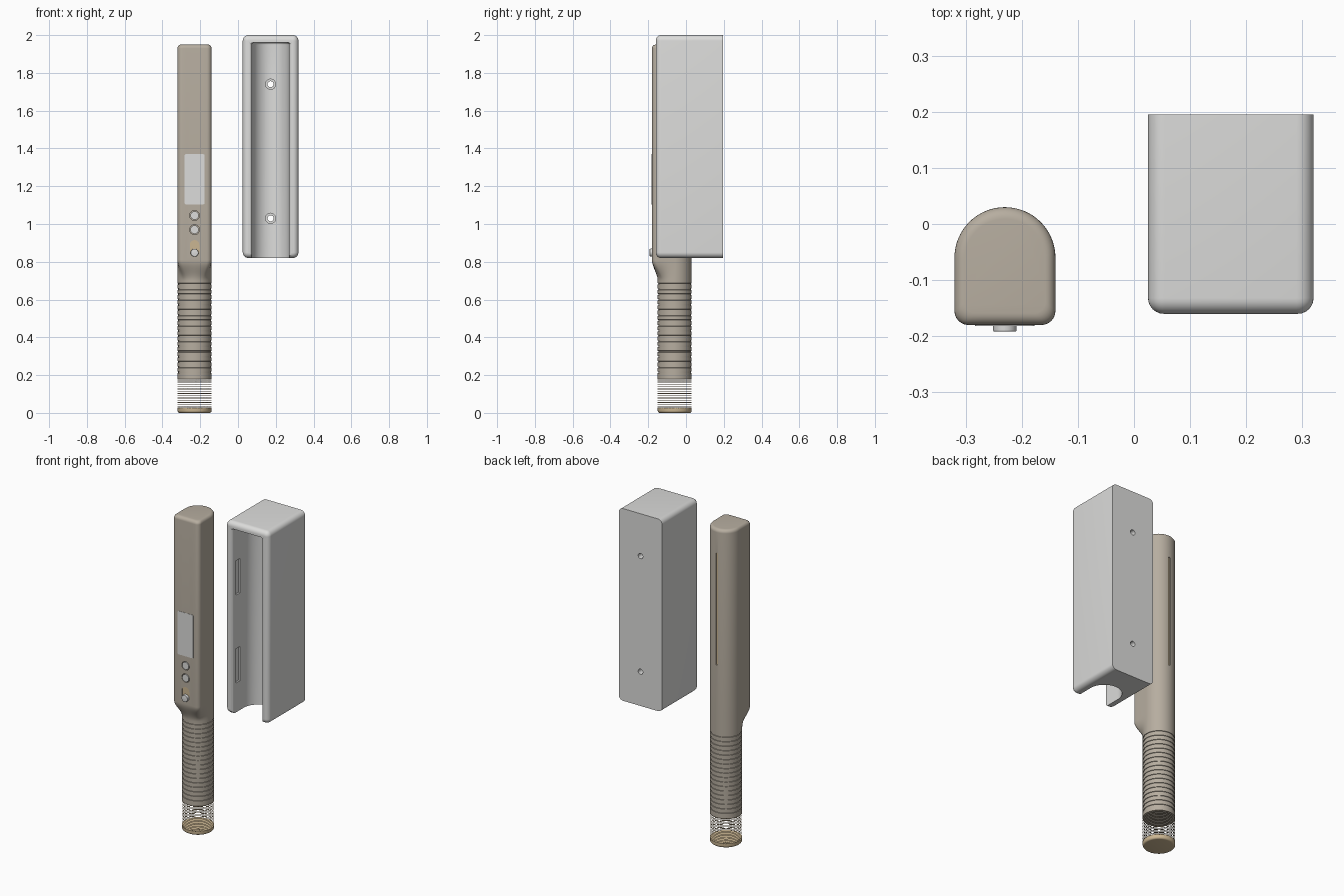
import bpy, bmesh
from math import pi, sin, cos, radians

if "Cube" in bpy.data.objects:
    bpy.data.objects.remove(bpy.data.objects["Cube"])


def material(name, rgb):
    m = bpy.data.materials.new(name)
    m.use_nodes = True
    m.diffuse_color = (*rgb, 1)
    m.node_tree.nodes["Principled BSDF"].inputs["Base Color"].default_value = (*rgb, 1)
    return m


TAUPE = material("warm taupe", (0.47, 0.42, 0.35))
GOLD = material("pale gold", (0.60, 0.47, 0.29))
GREY = material("light grey", (0.72, 0.72, 0.71))

WX, WY, R = -0.23, -0.06, 0.09      # wand axis and radius
FRONT = -0.18                       # flat front of the wand
DX = 0.1725                         # dock centre


def finish(name, bm, mat):
    bmesh.ops.recalc_face_normals(bm, faces=bm.faces)
    me = bpy.data.meshes.new(name)
    bm.to_mesh(me)
    bm.free()
    ob = bpy.data.objects.new(name, me)
    bpy.context.collection.objects.link(ob)
    if mat:
        me.materials.append(mat)
    return ob


def arc(cx, cy, r, a0, a1, n):
    steps = [radians(a0 + (a1 - a0) * i / n) for i in range(n + 1)]
    return [(cx + r * cos(a), cy + r * sin(a)) for a in steps]


def rrect(cx, cy, w, h, r, n=8):
    """Rounded rectangle; r = w / 2 gives a slot or a circle."""
    x, y = w / 2 - r, h / 2 - r
    corners = [(x, y), (-x, y), (-x, -y), (x, -y)]
    pts = []
    for i, (px, py) in enumerate(corners):
        for p in arc(cx + px, cy + py, r, 90 * i, 90 * i + 90, n):
            if not pts or abs(p[0] - pts[-1][0]) + abs(p[1] - pts[-1][1]) > 1e-5:
                pts.append(p)
    if abs(pts[0][0] - pts[-1][0]) + abs(pts[0][1] - pts[-1][1]) < 1e-5:
        pts.pop()
    return pts


def prism(name, pts, a, b, mat=None, axis="y", bevel=0.0):
    """Extrude an outline from a to b; optionally round the edges at b."""
    bm = bmesh.new()
    put = (lambda p, d: (p[0], d, p[1])) if axis == "y" else (lambda p, d: (*p, d))
    lo = [bm.verts.new(put(p, a)) for p in pts]
    hi = [bm.verts.new(put(p, b)) for p in pts]
    bm.faces.new(lo)
    end = bm.faces.new(hi)
    for i in range(len(pts)):
        j = (i + 1) % len(pts)
        bm.faces.new((lo[i], lo[j], hi[j], hi[i]))
    if bevel:
        bmesh.ops.recalc_face_normals(bm, faces=bm.faces)
        bmesh.ops.bevel(bm, geom=list(end.edges), offset=bevel, segments=6,
                        profile=0.5, affect="EDGES")
    return finish(name, bm, mat)


def cut(target, *cutters):
    for c in cutters:
        mod = target.modifiers.new("cut", "BOOLEAN")
        mod.operation, mod.solver, mod.object = "DIFFERENCE", "EXACT", c
        bpy.context.view_layer.objects.active = target
        bpy.ops.object.modifier_apply(modifier=mod.name)
        bpy.data.objects.remove(c)


# Wand outline: round back, square front with soft corners
left = [(-R, -0.019 * i) for i in range(1, 5)]
left += arc(-0.065, -0.095, 0.025, 180, 270, 6) + [(-0.045, -0.12), (-0.022, -0.12)]
ARCH = arc(0, 0, R, 0, 180, 32) + left + [(0, -0.12)] + [(-x, y) for x, y in reversed(left)]


def loft(name, sections, mat):
    """Stack of (z, t, scale): t blends the outline from circle to arch."""
    bm = bmesh.new()
    rings = []
    for z, t, s in sections:
        ring = []
        for x, y in ARCH:
            k = R / (x * x + y * y) ** 0.5
            px, py = x * (k + (1 - k) * t), y * (k + (1 - k) * t)
            mid = -0.015 * t
            ring.append(bm.verts.new((WX + px * s, WY + mid + (py - mid) * s, z)))
        rings.append(ring)
    for a, b in zip(rings, rings[1:]):
        for i in range(len(a)):
            j = (i + 1) % len(a)
            bm.faces.new((a[i], a[j], b[j], b[i]))
    bm.faces.new(rings[0])
    bm.faces.new(rings[-1])
    return finish(name, bm, mat)


# Wand body: grooved grip, blend to the square head, rounded top
secs = [(0.18, 0, 1)]
for i in range(18):
    z = 0.215 + 0.0275 * i
    secs += [(z - 0.004, 0, 1), (z - 0.003, 0, 0.965), (z + 0.003, 0, 0.965), (z + 0.004, 0, 1)]
for i in range(13):
    u = i / 12
    secs.append((0.70 + 0.11 * u, u * u * (3 - 2 * u), 1))
for i in range(7):
    a = pi / 2 * i / 6
    secs.append((1.93 + 0.02 * sin(a), 1, 1 - 0.2 * (1 - cos(a))))
body = loft("wand_body", secs, TAUPE)

buttons = (1.045, 0.97)
slot = rrect(WX, 0.872, 0.05, 0.085, 0.0249)
slit = rrect(WX, 1.46, 0.014, 0.69, 0.0069, 4)
for z in buttons:
    cut(body, prism("cutter", rrect(WX, z, 0.052, 0.052, 0.0259), -0.3, FRONT + 0.01))
cut(body, prism("cutter", slot, -0.3, FRONT + 0.01),
    prism("cutter", slit, 0.1, 0.02))

# Controls and display on the front
for i, z in enumerate(buttons):
    prism(f"button_{i + 1}", rrect(WX, z, 0.044, 0.044, 0.0219), FRONT + 0.012, FRONT - 0.001, GREY)
prism("slider_track", slot, FRONT + 0.012, FRONT + 0.005, GOLD)
prism("slider_knob", rrect(WX, 0.848, 0.042, 0.042, 0.0209), FRONT + 0.01, -0.192, GREY, bevel=0.003)
prism("display", rrect(WX, 1.237, 0.106, 0.266, 0.008), FRONT + 0.003, FRONT - 0.0015, GREY)
prism("rear_slit_strip", slit, 0.018, 0.024, GOLD)

# Gold end cap and rim
cap = [(0.012 * (1 - cos(pi / 2 * i / 5)), 0, 0.88 + 0.12 * sin(pi / 2 * i / 5)) for i in range(6)]
loft("end_cap", cap + [(0.028, 0, 1)], GOLD)

# Perforated gold intake sleeve
bm = bmesh.new()
COLS, ROWS, Z0, Z1 = 56, 16, 0.028, 0.18
grid = [[bm.verts.new((WX + R * cos(2 * pi * c / COLS), WY + R * sin(2 * pi * c / COLS),
                       Z0 + (Z1 - Z0) * r / ROWS)) for c in range(COLS)] for r in range(ROWS + 1)]
cells = []
for r in range(ROWS):
    for c in range(COLS):
        d = (c + 1) % COLS
        cells.append(bm.faces.new((grid[r][c], grid[r][d], grid[r + 1][d], grid[r + 1][c])))
bmesh.ops.inset_individual(bm, faces=cells, thickness=0.0022)
bmesh.ops.delete(bm, geom=cells, context="FACES")
sleeve = finish("intake_sleeve", bm, GOLD)
mod = sleeve.modifiers.new("thickness", "SOLIDIFY")
mod.thickness = 0.003

# Wall dock: rounded box with a channel open at the front and bottom
dock = prism("wall_dock", rrect(DX, 1.41, 0.295, 1.18, 0.03), 0.195, -0.16, GREY, bevel=0.028)
W, F, Y = 0.098, 0.015, -0.1605
half = [(-W - F, -0.3)] + arc(-W - F, Y + F, F, -90, 0, 6)
outline = half + arc(0, -0.05, W, 180, 0, 32) + [(-x, y) for x, y in reversed(half)]
outline = [(DX + x, y) for x, y in outline]
channel = prism("cutter", outline, 0.7, 1.96, axis="z", bevel=0.01)
cut(dock, channel)

# Magnet pockets in the channel walls, and screw holes through the back
for z in (1.645, 1.105):
    for side in (-1, 1):
        x = DX + side * W
        cut(dock, prism("cutter", rrect(x, z, 0.02, 0.21, 0.001, 1), -0.125, -0.085))
for z in (1.74, 1.03):
    cut(dock, prism("cutter", rrect(DX, z, 0.054, 0.054, 0.0269), 0.0, 0.07),
        prism("cutter", rrect(DX, z, 0.032, 0.032, 0.0159), 0.0, 0.3))

# Smooth shading with crisp edges
bpy.ops.object.select_all(action="DESELECT")
for ob in bpy.context.scene.objects:
    if ob.type == "MESH":
        ob.select_set(True)
        bpy.context.view_layer.objects.active = ob
bpy.ops.object.shade_smooth_by_angle(angle=radians(32))
